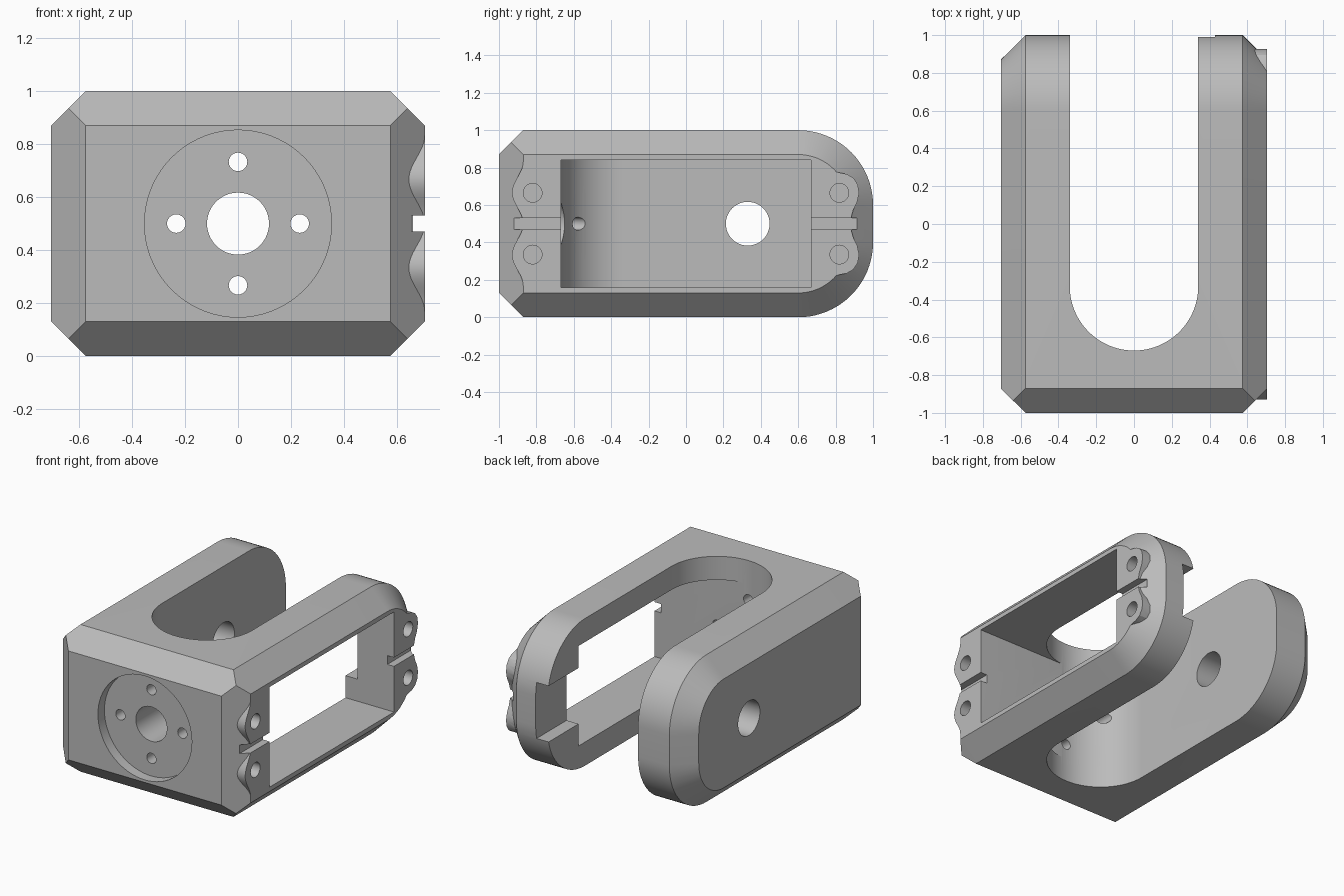
import bpy, bmesh, math
from mathutils import Vector, Matrix

cube = bpy.data.objects.get("Cube")
if cube:
    bpy.data.objects.remove(cube, do_unlink=True)

grey = bpy.data.materials.new("machined_grey")
grey.use_nodes = True
colour = (0.5, 0.5, 0.5, 1)
grey.diffuse_color = colour
grey.node_tree.nodes["Principled BSDF"].inputs["Base Color"].default_value = colour

W, C, R = 0.705, 0.13, 0.4      # half width, chamfer, arm end radius


def make_object(name, bm):
    bmesh.ops.recalc_face_normals(bm, faces=bm.faces)
    mesh = bpy.data.meshes.new(name)
    bm.to_mesh(mesh)
    bm.free()
    mesh.materials.append(grey)
    obj = bpy.data.objects.new(name, mesh)
    bpy.context.collection.objects.link(obj)
    return obj


def prism(name, points, depth):
    """Extrude a closed outline of 3D points along a vector."""
    bm = bmesh.new()
    face = bm.faces.new([bm.verts.new(p) for p in points])
    ext = bmesh.ops.extrude_face_region(bm, geom=[face], use_keep_orig=True)
    moved = [g for g in ext["geom"] if isinstance(g, bmesh.types.BMVert)]
    bmesh.ops.translate(bm, verts=moved, vec=depth)
    return make_object(name, bm)


def box(name, lo, hi):
    outline = [(lo[0], lo[1], lo[2]), (hi[0], lo[1], lo[2]),
               (hi[0], hi[1], lo[2]), (lo[0], hi[1], lo[2])]
    return prism(name, outline, (0, 0, hi[2] - lo[2]))


def cylinder(name, start, axis, length, radius, sides=48):
    axis = Vector(axis)
    u = axis.orthogonal().normalized()
    points = [Vector(start) + Matrix.Rotation(math.tau * i / sides, 3, axis) @ u * radius
              for i in range(sides)]
    return prism(name, points, axis * length)


def combine(target, other, operation):
    mod = target.modifiers.new("combine", "BOOLEAN")
    mod.operation, mod.solver, mod.object = operation, "EXACT", other
    bpy.context.view_layer.objects.active = target
    bpy.ops.object.modifier_apply(modifier=mod.name)
    bpy.data.objects.remove(other, do_unlink=True)


# Solid body: chamfered front, rounded back, chamfer carried round both sides
def back_arc(radius):
    steps = 20
    for i in range(steps + 1):
        a = math.pi / 2 * i / steps
        for s in (-1, 1):
            yield 1 - R + radius * math.cos(a), 0.5 + s * (0.5 - R + radius * math.sin(a))


bm = bmesh.new()
for side in (-1, 1):
    for s in (-1, 1):
        for x, y, h in ((W - C, -1, 0.5 - C), (W - C, C - 1, 0.5),
                        (W - C / 2, C / 2 - 1, 0.5 - C / 2), (W, C - 1, 0.5 - C)):
            bm.verts.new((side * x, y, 0.5 + s * h))
    for x, radius in ((W - C, R), (W, R - C)):
        for y, z in back_arc(radius):
            bm.verts.new((side * x, y, z))
bmesh.ops.convex_hull(bm, input=bm.verts)
bmesh.ops.dissolve_limit(bm, angle_limit=0.01, verts=bm.verts, edges=bm.edges)
body = make_object("bracket_body", bm)

# Wavy screw bosses filling the chamfer on the left arm
N = 48
front = [(W - 0.2, -0.75, 0.833), (W - 0.2, -0.75, 0.167)]
for i in range(N + 1):
    t = i / N
    front.append((W - 0.2, -0.87 - 0.03 * (1 - math.cos(2 * math.tau * t)),
                  0.167 + 0.666 * t))
combine(body, prism("front_boss", front, (0.2, 0, 0)), "UNION")

half = [(0.885, 0.04), (0.895, 0.075), (0.915, 0.115), (0.926, 0.165), (0.918, 0.21),
        (0.895, 0.245), (0.86, 0.265), (0.82, 0.273), (0.77, 0.285), (0.72, 0.31),
        (0.66, 0.34)]
back = [(W - 0.2, y, 0.5 - d) for y, d in reversed(half)]
back += [(W - 0.2, y, 0.5 + d) for y, d in half]
combine(body, prism("back_boss", back, (0.2, 0, 0)), "UNION")

# Central slot with a round end, open at the back
S = 0.34
slot = [(S, 1.2, -0.1), (-S, 1.2, -0.1)]
slot += [(S * math.cos(a), -0.33 + S * math.sin(a), -0.1)
         for a in (math.pi * (1 + i / 48) for i in range(49))]
cutters = [prism("slot_cutter", slot, (0, 0, 1.2))]

# Rectangular window through the left arm and the recess inside its end
cutters.append(box("window_cutter", (0.01, -0.668, 0.16), (0.9, 0.668, 0.84)))
cutters.append(box("arm_recess_cutter", (0.2, 0.6, 0.31), (0.43, 1.2, 0.69)))

# Round pocket, centre hole and four screw holes in the front
cutters.append(cylinder("pocket_cutter", (0, -1.1, 0.5), (0, 1, 0), 0.17, 0.353, 72))
cutters.append(cylinder("centre_hole_cutter", (0, -1.2, 0.5), (0, 1, 0), 0.9, 0.117))
for i in range(4):
    a = i * math.pi / 2
    at = (0.233 * math.cos(a), -1.2, 0.5 + 0.233 * math.sin(a))
    cutters.append(cylinder("screw_hole_cutter", at, (0, 1, 0), 0.9, 0.035, 24))

# Pivot hole in the right arm
cutters.append(cylinder("pivot_hole_cutter", (-0.9, 0.33, 0.5), (1, 0, 0), 0.8, 0.117))

# Blind holes and cable grooves in the bosses
for y in (-0.82, 0.82):
    for z in (0.335, 0.665):
        cutters.append(cylinder("boss_hole_cutter", (W - 0.15, y, z), (1, 0, 0), 0.3, 0.05, 32))
for lo, hi in ((-0.92, -0.6), (0.6, 0.915)):
    cutters.append(box("groove_cutter", (0.655, lo, 0.47), (0.8, hi, 0.53)))

for cutter in cutters:
    combine(body, cutter, "DIFFERENCE")

bpy.ops.object.select_all(action="DESELECT")
body.select_set(True)
bpy.context.view_layer.objects.active = body
bpy.ops.object.shade_smooth_by_angle(angle=math.radians(25))
